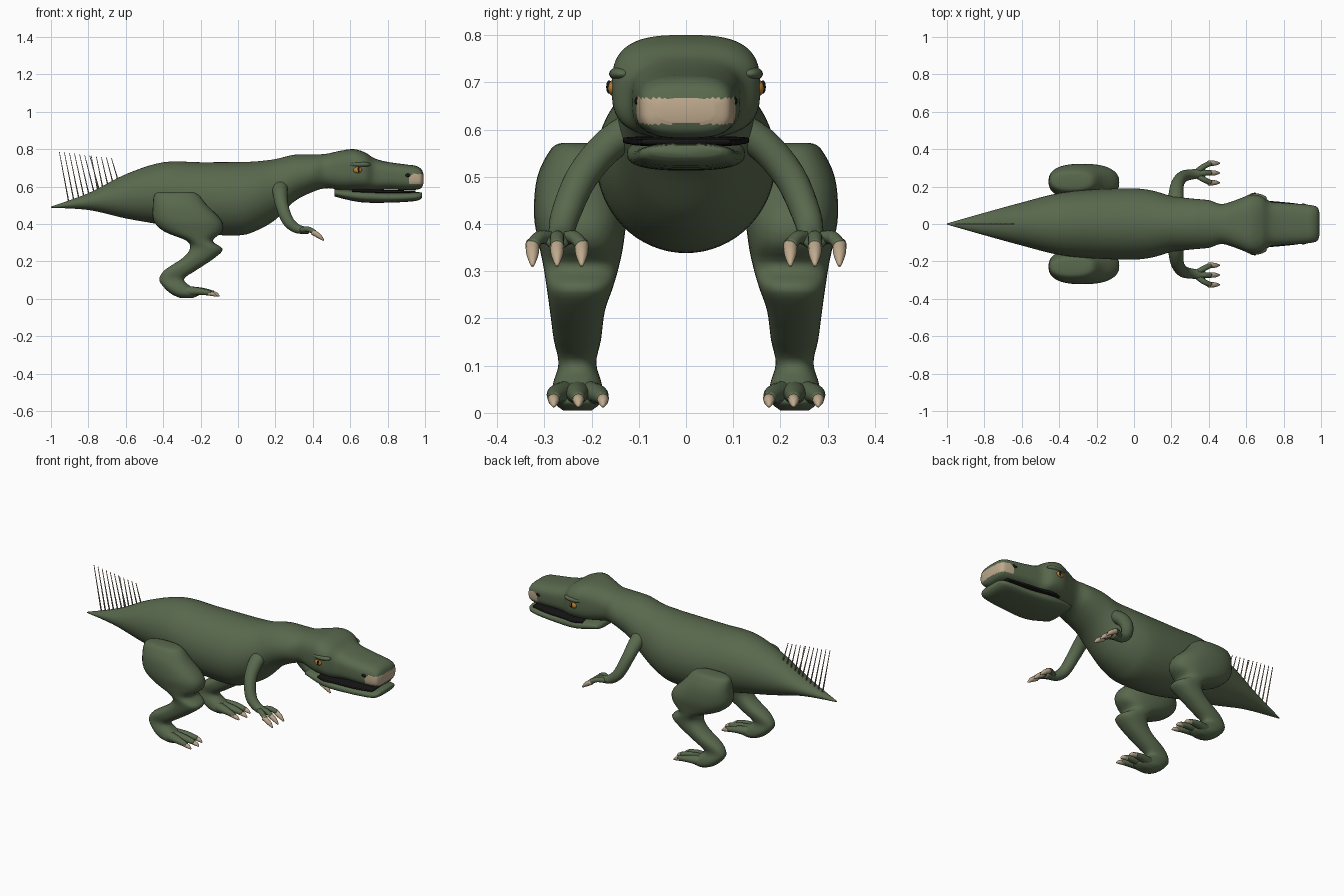
import bpy, bmesh, math
from mathutils import Vector

cube = bpy.data.objects.get("Cube")
if cube:
    bpy.data.objects.remove(cube, do_unlink=True)


def material(name, r, g, b):
    mat = bpy.data.materials.new(name)
    mat.use_nodes = True
    mat.diffuse_color = (r, g, b, 1)
    shader = mat.node_tree.nodes["Principled BSDF"]
    shader.inputs["Base Color"].default_value = (r, g, b, 1)
    shader.inputs["Roughness"].default_value = 0.8
    return mat


GREEN = material("moss_green", 0.10, 0.14, 0.075)
BONE = material("bone", 0.52, 0.40, 0.27)
AMBER = material("amber", 0.50, 0.22, 0.03)
BLACK = material("black", 0.008, 0.008, 0.008)
X, Z = Vector((1, 0, 0)), Vector((0, 0, 1))


def finish(bm, name, mats):
    bmesh.ops.recalc_face_normals(bm, faces=bm.faces[:])
    for face in bm.faces:
        face.smooth = True
    mesh = bpy.data.meshes.new(name)
    bm.to_mesh(mesh)
    bm.free()
    for mat in mats:
        mesh.materials.append(mat)
    obj = bpy.data.objects.new(name, mesh)
    bpy.context.collection.objects.link(obj)
    return obj


def spline(rows, steps):
    """Smooth interpolation through rows of numbers."""
    out = []
    for i in range(len(rows) - 1):
        a, b, c, d = (rows[max(i - 1, 0)], rows[i], rows[i + 1],
                      rows[min(i + 2, len(rows) - 1)])
        for k in range(steps):
            t = k / steps
            out.append([q + 0.5 * t * (r - p + t * (2 * p - 5 * q + 4 * r - s
                        + t * (3 * (q - r) + s - p)))
                        for p, q, r, s in zip(a, b, c, d)])
    return out + [list(rows[-1])]


def loft(name, rows, mats, axis=None, power=lambda c: 2, sides=24, steps=4):
    """Skin rings (x, y, z, half width, half height) along a path."""
    rings = spline(rows, steps)
    bm = bmesh.new()
    loops = []
    for i, ring in enumerate(rings):
        centre = Vector(ring[:3])
        before, after = rings[max(i - 1, 0)], rings[min(i + 1, len(rings) - 1)]
        n = axis or (Vector(after[:3]) - Vector(before[:3])).normalized()
        u = Z.cross(n)
        u = u.normalized() if u.length > 0.01 else X
        v = n.cross(u)
        e = 2 / power(centre)
        loop = []
        for k in range(sides):
            t = math.tau * k / sides
            c, s = math.cos(t), math.sin(t)
            loop.append(bm.verts.new(
                centre + u * math.copysign(abs(c) ** e, c) * max(ring[3], 0.001)
                + v * math.copysign(abs(s) ** e, s) * max(ring[4], 0.001)))
        loops.append(loop)
    for a, b in zip(loops, loops[1:]):
        for k in range(sides):
            m = (k + 1) % sides
            bm.faces.new((a[k], a[m], b[m], b[k]))
    bm.faces.new(loops[0])
    bm.faces.new(loops[-1])
    return finish(bm, name, mats)


def ball(name, centre, size, mat):
    bm = bmesh.new()
    bmesh.ops.create_uvsphere(bm, u_segments=20, v_segments=12, radius=1)
    bmesh.ops.scale(bm, vec=size, verts=bm.verts)
    bmesh.ops.translate(bm, vec=centre, verts=bm.verts)
    return finish(bm, name, [mat])


def claw(name, start, tip, r):
    mid = [(2 * p + 3 * q) / 5 for p, q in zip(start, tip)]
    mid[2] += r * 0.3
    loft(name, [(*start, r, r), (*mid, r * 0.85, r * 0.85),
                (*tip, r * 0.25, r * 0.25)], [BONE], sides=12)


# Tail, trunk, neck and upper head: x, z, half width, half height
trunk = [(-1, .49, .003, .003), (-.8, .52, .06, .045), (-.6, .548, .115, .118),
         (-.4, .562, .165, .168), (-.2, .54, .185, .19), (0, .535, .19, .196),
         (.1, .55, .178, .185), (.2, .585, .15, .162), (.3, .645, .137, .125),
         (.4, .672, .127, .1), (.47, .683, .107, .092), (.55, .688, .13, .104),
         (.62, .692, .155, .108), (.68, .682, .152, .1), (.73, .665, .12, .086),
         (.8, .658, .113, .074), (.9, .65, .106, .068), (.95, .647, .1, .064),
         (.98, .643, .09, .05), (.992, .642, .06, .025)]
body = loft("body", [(x, 0, z, w, h) for x, z, w, h in trunk], [GREEN, BONE],
            axis=X, power=lambda c: 2 + min(max((c.x - .4) * 5, 0), 1),
            sides=64, steps=5)
# Pale nose patch
for p in body.data.polygons:
    if p.center.x > .915 and .612 < p.center.z < .666:
        p.material_index = 1

# Lower jaw and dark mouth lining
loft("lower_jaw", [(.515, 0, .567, .1, .02), (.65, 0, .55, .125, .033),
                   (.8, 0, .542, .114, .028), (.95, 0, .547, .1, .024),
                   (.985, 0, .555, .075, .012)], [GREEN], axis=X,
     power=lambda c: 2.6, sides=40)
loft("mouth_lining", [(.61, 0, .578, .12, .006), (.66, 0, .577, .134, .008),
                      (.72, 0, .576, .124, .009), (.85, 0, .573, .112, .008),
                      (.95, 0, .574, .094, .006)], [BLACK], axis=X,
     power=lambda c: 6, sides=40)

# Thigh, shin and heel: x, y, z, half length, half width
leg = [(-.33, .23, .572, .07, .03), (-.33, .23, .56, .115, .055),
       (-.31, .23, .5, .145, .085), (-.27, .225, .42, .182, .097),
       (-.24, .222, .36, .155, .09), (-.205, .222, .31, .07, .08),
       (-.17, .225, .265, .088, .07), (-.215, .23, .215, .085, .058),
       (-.305, .23, .155, .085, .05), (-.355, .23, .105, .066, .04),
       (-.32, .23, .06, .075, .052), (-.28, .23, .025, .075, .052),
       (-.275, .23, .005, .035, .03)]
# Shoulder to palm: x, y, z, half width, half thickness
arm = [(.225, .09, .61, .045, .04), (.225, .16, .57, .04, .036),
       (.235, .22, .5, .034, .034), (.265, .255, .42, .031, .031),
       (.31, .265, .378, .027, .026), (.36, .272, .365, .026, .018),
       (.38, .273, .358, .02, .014)]

for s, side in ((-1, "front_side"), (1, "back_side")):
    loft("leg_" + side, [(x, s * y, z, a, b) for x, y, z, a, b in leg], [GREEN],
         axis=Z, power=lambda c: 2.4, sides=32)
    loft("arm_" + side, [(x, s * y, z, a, b) for x, y, z, a, b in arm], [GREEN])

    # Toes and fingers with pale claws
    for k in (-1, 0, 1):
        label = f"{side}_{k + 2}"
        out = 0.015 * (k == 0)
        y = s * (.228 + k * .052)
        loft("toe_" + label, [(-.29, s * (.23 + k * .02), .04, .03, .03),
                              (-.21 + out, s * (.23 + k * .042), .04, .023, .02),
                              (-.145 + out, y, .03, .012, .013)], [GREEN], sides=16)
        claw("toe_claw_" + label, (-.16 + out, y, .031),
             (-.115 + out, y, .014), .013)
        y = s * (.273 + k * .052)
        loft("finger_" + label, [(.34, s * (.27 + k * .012), .368, .016, .015),
                                 (.375, s * (.273 + k * .036), .372, .015, .014),
                                 (.41, y, .355, .014, .013)], [GREEN], sides=16)
        claw("finger_claw_" + label, (.398, y, .358), (.458, y, .312), .015)

    # Eyes with slit pupils, brows and nostrils
    ball("eye_" + side, (.64, s * .15, .688), (.024, .017, .018), AMBER)
    ball("pupil_" + side, (.645, s * .163, .69), (.006, .006, .014), BLACK)
    ball("brow_" + side, (.65, s * .135, .718), (.06, .028, .016), GREEN)
    ball("nostril_" + side, (.905, s * .097, .66), (.022, .012, .012), BLACK)


# Row of thin quills on the tail
def back_height(x):
    for (xa, za, _, ha), (xb, zb, _, hb) in zip(trunk, trunk[1:]):
        if xa <= x <= xb:
            return za + ha + (zb + hb - za - ha) * (x - xa) / (xb - xa)


for group, count, first, lean, top in ((1, 7, -.955, .05, .785),
                                       (2, 5, -.785, .035, .765)):
    for k in range(count):
        x = first + k * .027
        base = (x + lean, 0, back_height(x + lean) - .01)
        tip = (x, 0, top - k * .003)
        loft(f"quill_{group}_{k + 1}", [(*base, .004, .004), (*tip, .002, .002)],
             [BONE], sides=6, steps=1)
